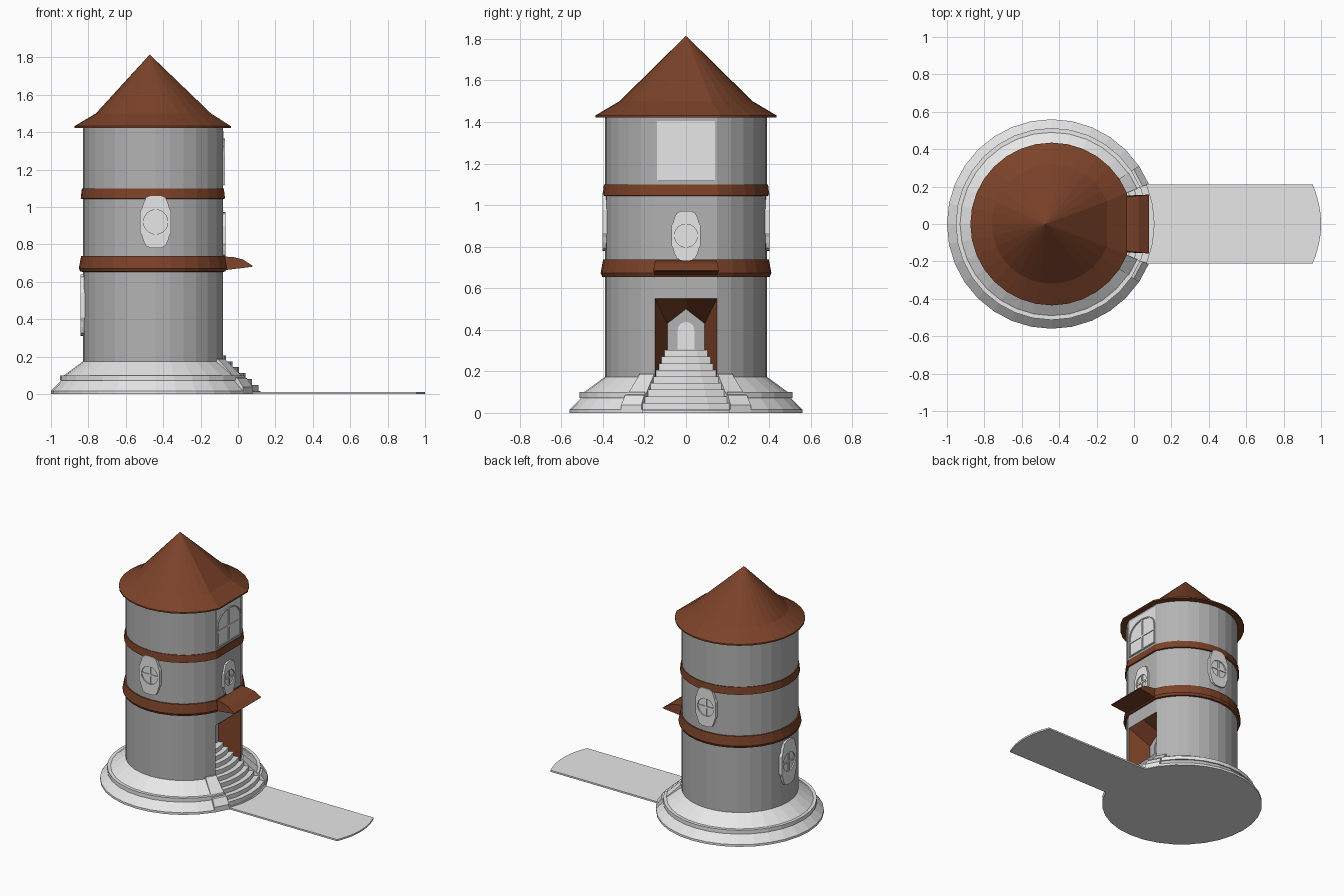
import bpy, bmesh, math

if "Cube" in bpy.data.objects:
    bpy.data.objects.remove(bpy.data.objects["Cube"])

CX = -0.44                                            # tower axis
ARC = [22.5 + 11.25 * k for k in range(29)]           # 32-gon with one wide flat front
FULL = [11.25 * k for k in range(32)]
FRONT = [-22.5 + 11.25 * k for k in range(5)]


def material(name, c):
    m = bpy.data.materials.new(name)
    m.diffuse_color = (*c, 1)
    m.use_nodes = True
    m.node_tree.nodes["Principled BSDF"].inputs["Base Color"].default_value = m.diffuse_color
    return m


BROWN = material("roof_brown", (0.2, 0.055, 0.022))
GREY = material("wall_grey", (0.45, 0.45, 0.45))
LIGHT = material("light_stone", (0.8, 0.8, 0.8))


def finish(name, bm, mat, recalc=True):
    if recalc:
        bmesh.ops.recalc_face_normals(bm, faces=bm.faces)
    me = bpy.data.meshes.new(name)
    bm.to_mesh(me)
    bm.free()
    me.materials.append(mat)
    ob = bpy.data.objects.new(name, me)
    bpy.context.collection.objects.link(ob)
    return ob


def sweep(name, profile, angles, mat, ring=True, closed=False, cap=False, skip=None, apex=None):
    """Turn an (r, z) profile around the tower axis through the given angles."""
    bm = bmesh.new()
    rows = [[bm.verts.new((CX + r * math.cos(math.radians(a)), r * math.sin(math.radians(a)), z))
             for a in angles] for r, z in profile]
    n, m = len(angles), len(rows)
    for j in range(m if closed else m - 1):
        for i in range(n if ring else n - 1):
            if skip == (j, i):
                continue
            a, b, k = rows[j], rows[(j + 1) % m], (i + 1) % n
            bm.faces.new((a[i], a[k], b[k], b[i]))
    if cap and ring:
        bm.faces.new(rows[0][::-1])
        if apex is None:
            bm.faces.new(rows[-1])
    elif cap:
        bm.faces.new([r[0] for r in rows])
        bm.faces.new([r[-1] for r in rows])
    if apex:
        tip = bm.verts.new(apex)
        for i in range(n):
            bm.faces.new((rows[-1][i], rows[-1][(i + 1) % n], tip))
    return finish(name, bm, mat, recalc=closed or cap)


def plate(name, outline, ang, d0, d1, mat, hole=None):
    """Flat plate facing angle ang, between distances d0 and d1 from the axis."""
    bm = bmesh.new()
    c, s = math.cos(math.radians(ang)), math.sin(math.radians(ang))

    def loop(pts, d):
        return [bm.verts.new((CX + c * d - s * u, s * d + c * u, v)) for u, v in pts]
    lo, hi = loop(outline, d0), loop(outline, d1)
    rims = [(lo, hi)]
    if hole:
        li, hh = loop(hole, d0), loop(hole, d1)
        rims += [(hi, hh), (hh, li), (li, lo)]
    else:
        bm.faces.new(lo)
        bm.faces.new(hi)
    for a, b in rims:
        for i in range(len(a)):
            k = (i + 1) % len(a)
            bm.faces.new((a[i], a[k], b[k], b[i]))
    return finish(name, bm, mat)


def rect(u0, u1, v0, v1):
    return [(u0, v0), (u1, v0), (u1, v1), (u0, v1)]


def arch(w, z0, spring, top, n=12):
    return [(-w, z0), (w, z0)] + [(w * math.cos(math.pi * i / n),
            spring + (top - spring) * math.sin(math.pi * i / n)) for i in range(n + 1)]


# stone base, walls and roof
sweep("base_slab", [(0.56, 0), (0.56, 0.016)], FULL, LIGHT, cap=True)
sweep("base_plinth", [(0.56, 0.016), (0.505, 0.072), (0.513, 0.072), (0.513, 0.1),
                      (0.49, 0.1), (0.385, 0.177)], ARC, LIGHT, ring=False)
sweep("tower_wall", [(0.39, 0.16), (0.39, 0.55), (0.39, 1.43)], ARC, GREY, skip=(0, 28))
sweep("roof", [(0.435, 1.422), (0.435, 1.432), (0.32, 1.5)], ARC, BROWN, cap=True,
      apex=(-0.472, 0, 1.815))

# trim bands
sweep("lower_band", [(0.385, 0.652), (0.403, 0.655), (0.411, 0.672), (0.399, 0.738),
                     (0.385, 0.738)], ARC, BROWN, closed=True)
sweep("upper_band", [(0.385, 1.042), (0.401, 1.045), (0.395, 1.098), (0.385, 1.098)],
      ARC, BROWN, closed=True)

# stairs running into the tower, with sloped side walls
N = 9
stair = [(0.22, 0.01), (0.55, 0.01)]
for i in range(N):
    r, z = 0.55 - i * 0.035, 0.016 + (i + 1) * 0.0318
    stair += [(r, z), (r - 0.035 if i < N - 1 else 0.22, z)]
sweep("stairs", stair, FRONT, LIGHT, ring=False, closed=True, cap=True)
for side in (1, -1):
    sweep("stair_side_wall", [(0.385, 0.005), (0.561, 0.005), (0.561, 0.038), (0.527, 0.085),
                              (0.505, 0.09), (0.4, 0.188), (0.385, 0.188)],
          [side * 22.5, side * 33.75], LIGHT, ring=False, closed=True, cap=True)

# doorway recess tapering to a pointed back wall
XF, XB = CX + 0.36, CX + 0.217
bm = bmesh.new()
front = [bm.verts.new((XF, y, z)) for y, z in
         [(-0.149, 0.05), (-0.149, 0.55), (0, 0.55), (0.149, 0.55), (0.149, 0.05)]]
back_pts = [(-0.09, 0.05), (-0.09, 0.43), (0, 0.5), (0.09, 0.43), (0.09, 0.05)]
back = [bm.verts.new((XB, y, z)) for y, z in back_pts]
for i in range(4):
    f = bm.faces.new((front[i], front[i + 1], back[i + 1], back[i]))
    f.normal_update()
    mid = f.calc_center_median()
    if f.normal.y * -mid.y + f.normal.z * (0.3 - mid.z) < 0:
        f.normal_flip()
finish("doorway_lining", bm, BROWN, recalc=False)
plate("doorway_back_wall", back_pts, 0, 0.207, 0.217, GREY)
plate("inner_door_frame", arch(0.04, 0.305, 0.4, 0.437), 0, 0.215, 0.223, LIGHT,
      arch(0.031, 0.312, 0.4, 0.428))
plate("inner_door", arch(0.031, 0.312, 0.4, 0.428), 0, 0.215, 0.219, LIGHT)

# awning over the door
bm = bmesh.new()
prof = [(-0.09, 0.735, 0.145), (-0.03, 0.733, 0.147), (0.025, 0.72, 0.152),
        (0.08, 0.685, 0.157), (0.075, 0.68, 0.157), (-0.09, 0.66, 0.15)]
ends = [[bm.verts.new((x, s * y, z)) for x, z, y in prof] for s in (-1, 1)]
for e in ends:
    bm.faces.new(e)
for i in range(len(prof)):
    k = (i + 1) % len(prof)
    bm.faces.new((ends[0][i], ends[0][k], ends[1][k], ends[1][i]))
finish("awning", bm, BROWN)


# rounded windows with a round pane and cross bars
def outline_r(t):
    c, s = abs(math.cos(t)) + 1e-6, abs(math.sin(t))
    oval = ((c / 0.071) ** 4 + (s / 0.14) ** 4) ** -0.25
    return max(oval, min(0.104, 0.083 / c))


def window(name, ang, d, zc, sx, sz):
    ts = [2 * math.pi * i / 32 for i in range(32)]
    out = [(sx * outline_r(t) * math.cos(t), zc + sz * outline_r(t) * math.sin(t)) for t in ts]
    R = 0.065 * sx
    pane = [(R * math.cos(t), zc + R * math.sin(t)) for t in ts]
    plate(name + "_frame", out, ang, d - 0.024, d + 0.012, LIGHT, pane)
    plate(name + "_pane", pane, ang, d - 0.01, d + 0.003, LIGHT)
    b = 0.006
    plate(name + "_bar_upright", rect(-b, b, zc - R, zc + R), ang, d, d + 0.01, LIGHT)
    plate(name + "_bar_cross", rect(-R, R, zc - b, zc + b), ang, d, d + 0.009, LIGHT)


window("left_window", 270, 0.39, 0.92, 1, 1)
window("right_window", 90, 0.39, 0.92, 1, 1)
window("door_window", 0, 0.362, 0.853, 0.85, 0.85)
window("rear_window", 180, 0.39, 0.475, 1.05, 1.17)

# large arched window at the top
plate("top_window_panel", rect(-0.14, 0.14, 1.115, 1.405), 0, 0.355, 0.363, LIGHT)
plate("top_window_frame", arch(0.137, 1.117, 1.27, 1.367), 0, 0.36, 0.37, LIGHT,
      arch(0.128, 1.124, 1.27, 1.358))
plate("top_window_bar_upright", rect(-0.007, 0.007, 1.12, 1.362), 0, 0.36, 0.369, LIGHT)
plate("top_window_bar_cross", rect(-0.13, 0.13, 1.222, 1.236), 0, 0.36, 0.368, LIGHT)

# paved path with a curved end
bm = bmesh.new()
pts = [(0.05, -0.212)] + [(1 - 0.045 * (k / 6) ** 2, 0.212 * k / 6) for k in range(-6, 7)] + [(0.05, 0.212)]
f = bm.faces.new([bm.verts.new((x, y, 0)) for x, y in pts])
ext = bmesh.ops.extrude_face_region(bm, geom=[f], use_keep_orig=True)
bmesh.ops.translate(bm, vec=(0, 0, 0.012),
                    verts=[g for g in ext["geom"] if isinstance(g, bmesh.types.BMVert)])
finish("path", bm, LIGHT)
